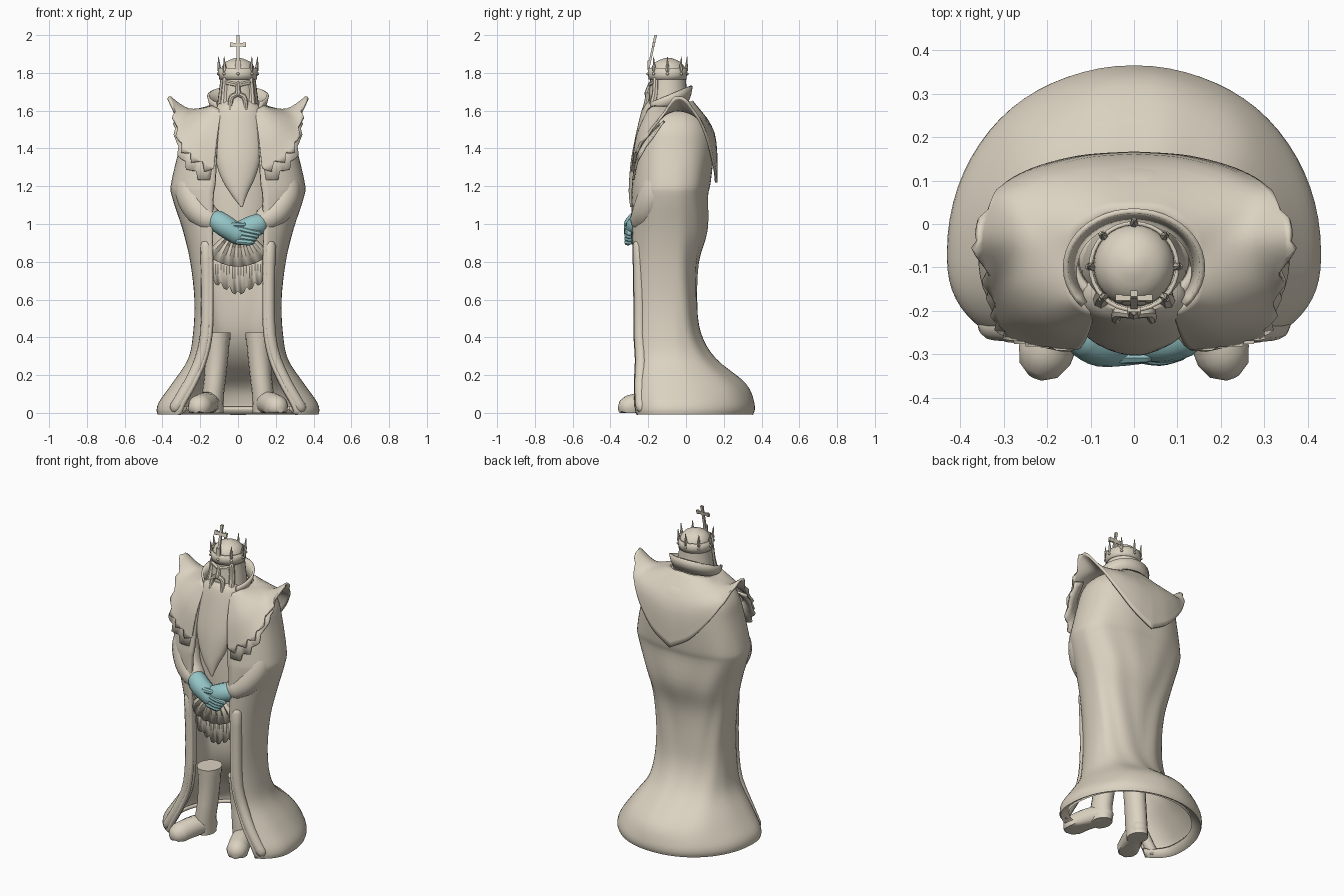
import bpy, bmesh, math
from mathutils import Vector

if "Cube" in bpy.data.objects:
    bpy.data.objects.remove(bpy.data.objects["Cube"])


def material(name, rgb):
    m = bpy.data.materials.new(name)
    m.diffuse_color = (*rgb, 1)
    m.use_nodes = True
    m.node_tree.nodes["Principled BSDF"].inputs["Base Color"].default_value = m.diffuse_color
    return m


STONE = material("warm_stone", (0.71, 0.645, 0.53))
TEAL = material("pale_teal", (0.30, 0.56, 0.57))


def finish(name, verts, faces, mat=STONE, thick=0.0, angle=40):
    me = bpy.data.meshes.new(name)
    me.from_pydata([tuple(v) for v in verts], [], faces)
    bm = bmesh.new()
    bm.from_mesh(me)
    bmesh.ops.recalc_face_normals(bm, faces=bm.faces)
    bm.to_mesh(me)
    bm.free()
    ob = bpy.data.objects.new(name, me)
    bpy.context.scene.collection.objects.link(ob)
    me.materials.append(mat)
    if thick:
        mod = ob.modifiers.new("thickness", 'SOLIDIFY')
        mod.thickness, mod.offset = thick, 0
    bpy.ops.object.select_all(action='DESELECT')
    ob.select_set(True)
    bpy.context.view_layer.objects.active = ob
    bpy.ops.object.shade_smooth_by_angle(angle=math.radians(angle))
    return ob


def loft(name, rings, closed=True, cap=True, **kw):
    n = len(rings[0])
    faces = []
    for r in range(len(rings) - 1):
        for i in range(n if closed else n - 1):
            j = (i + 1) % n
            faces.append((r * n + i, r * n + j, (r + 1) * n + j, (r + 1) * n + i))
    if closed and cap:
        faces += [tuple(range(n)), tuple((len(rings) - 1) * n + i for i in range(n))]
    return finish(name, [p for r in rings for p in r], faces, **kw)


def spline(pts, n):
    """Catmull-Rom through tuples of any length."""
    out = []
    for k in range(len(pts) - 1):
        a, b, c, d = (pts[min(max(k + o, 0), len(pts) - 1)] for o in (-1, 0, 1, 2))
        for s in range(n):
            t = s / n
            out.append(tuple(0.5 * (2 * q + (r - p) * t + (2 * p - 5 * q + 4 * r - s4) * t * t
                             + (3 * q - p - 3 * r + s4) * t ** 3)
                             for p, q, r, s4 in zip(a, b, c, d)))
    return out + [tuple(pts[-1])]


def tube(name, path, sides=12, steps=4, **kw):
    """Round-ended tube through (x, y, z, radius) points, flat where it meets the floor."""
    pts = spline(path, steps)
    rings = []
    for k, p in enumerate(pts):
        c = Vector(p[:3])
        d = (Vector(pts[min(k + 1, len(pts) - 1)][:3]) - Vector(pts[max(k - 1, 0)][:3])).normalized()
        u = d.cross(Vector((0.1, 1, 0.2))).normalized()
        v = d.cross(u)
        spans = [(0, 1)]
        if k == 0:
            spans = [(-0.9, 0.3), (-0.6, 0.75), (0, 1)]
        elif k == len(pts) - 1:
            spans = [(0, 1), (0.6, 0.75), (0.9, 0.3)]
        for off, s in spans:
            ring = [c + d * off * p[3] + (u * math.cos(a) + v * math.sin(a)) * p[3] * s
                    for a in (2 * math.pi * i / sides for i in range(sides))]
            rings.append([(q.x, q.y, max(q.z, 0)) for q in ring])
    return loft(name, rings, **kw)


def ellipses(levels, n=28):
    """Rings from (z, half width, front y, back y, x offset)."""
    return [[(x + w * math.cos(a), (f + b) / 2 + (b - f) / 2 * math.sin(a), z)
             for a in (2 * math.pi * i / n for i in range(n))] for z, w, f, b, x in levels]


def box(name, c, s, tilt=0.0):
    """Box of size s at c, leaning back by tilt."""
    v = []
    for k in range(8):
        x, y, z = [(0.5 if k >> i & 1 else -0.5) * s[i] for i in range(3)]
        v.append((c[0] + x, c[1] + y + z * tilt, c[2] + z))
    return finish(name, v, [(0, 1, 3, 2), (4, 5, 7, 6), (0, 1, 5, 4), (2, 3, 7, 6), (0, 2, 6, 4), (1, 3, 7, 5)])


def both(half):
    """Half section from front to back, completed on the other side."""
    return half + [(-x, y, z) for x, y, z in half[-2::-1]]


# Robe: z, half width, back y, front y, opening half width
robe = spline([(0, .42, .35, -.305, .30), (.05, .41, .35, -.305, .28), (.15, .34, .305, -.305, .225),
               (.28, .255, .15, -.30, .17), (.42, .227, .07, -.30, .14), (.6, .22, .05, -.30, .135),
               (.8, .242, .055, -.295, .135), (.97, .282, .10, -.29, .135), (1.15, .34, .105, -.285, .13),
               (1.22, .342, .12, -.28, .12), (1.4, .30, .14, -.26, .11), (1.5, .275, .13, -.23, .10),
               (1.57, .22, .09, -.205, .09), (1.61, .13, .03, -.17, .08)], 4)
rings = []
for z, w, yb, yf, xi in robe:
    ym, half = -.07, []
    back = .96 - .12 * min(1, z / .6)
    a0 = -math.acos(min(1, (xi / w) ** (1 / .8)))
    for i in range(29):
        a = a0 + (math.pi / 2 - a0) * i / 28
        e = back if a > 0 else .8
        x = w * max(0, math.cos(a)) ** e
        y = ym + (yb - ym if a > 0 else ym - yf) * math.copysign(abs(math.sin(a)) ** e, math.sin(a))
        fold = 1 + .03 * max(0, math.sin(a)) * math.sin(9 * a + z * 7) * math.sin(math.pi * min(z, 1.4) / 1.4)
        half.append((x * fold, ym + (y - ym) * fold, z))
    rings.append(both(half))
hem_fold = [(x * .9, -.07 + (y + .07) * .9, .025) for x, y, z in rings[0]]
loft("robe", [hem_fold] + rings, closed=False, thick=.022)
for s, side in ((1, "left"), (-1, "right")):
    # Rolled trim down the front opening, sleeves
    edge = [r[1 if s > 0 else -2] for r in rings[:27:2]]
    trim = [(x + s * .012, y + .016, max(z, .03), .033) for x, y, z in edge]
    tube(side + "_robe_trim", trim[1:], sides=10, steps=1)
    tube(side + "_sleeve", [(s * .2, -.12, 1.34, .07), (s * .25, -.155, 1.19, .085),
                            (s * .21, -.2, 1.08, .08), (s * .145, -.23, 1.02, .068)], sides=16)

# Shoulder mantle: neck, shoulder and hem guides from front to back
neck = [(.09, -.2, 1.6), (.11, -.19, 1.61), (.13, -.17, 1.62), (.14, -.13, 1.62), (.14, -.08, 1.62),
        (.13, -.03, 1.63), (.1, .0, 1.64), (.06, .025, 1.645), (0, .03, 1.65)]
mid = [(.11, -.26, 1.45), (.19, -.245, 1.49), (.245, -.2, 1.53), (.265, -.13, 1.575), (.26, -.04, 1.605),
       (.26, .04, 1.58), (.21, .1, 1.54), (.11, .135, 1.5), (0, .145, 1.48)]
hem = [(.13, -.285, 1.27), (.23, -.275, 1.33), (.305, -.245, 1.41), (.335, -.15, 1.54), (.367, -.04, 1.675),
       (.325, .06, 1.57), (.25, .115, 1.44), (.13, .15, 1.30), (0, .16, 1.22)]
neck, mid, hem = (spline(g, 6) for g in (neck, mid, hem))
cols = []
for i, (a, b, c) in enumerate(zip(neck, mid, hem)):
    col = spline([a, b, c], 5)
    saw = (.26 if i < 22 else .12 if i < 32 else 0) * ((i % 4) / 3 - .6)
    cols.append(col[:-1] + [tuple(q + (q - p) * saw for p, q in zip(b, c))])
loft("shoulder_mantle", [both([c[k] for c in cols]) for k in range(11)], closed=False, thick=.014)

# Feather layer under the mantle edge
for s, side in ((1, "left"), (-1, "right")):
    under = []
    for k in range(3):
        row = []
        for i in range(2, 20):
            b, c = mid[i], hem[i]
            t = (.4, .8, 1.12 + .2 * ((i + 2) % 4) / 3)[k]
            x, y, z = (p + (q - p) * t for p, q in zip(b, c))
            row.append((s * (x - .012), y + .008, z - .03))
        under.append(row)
    loft(side + "_under_feathers", under, closed=False, thick=.012)

# Standing collar, open at the front and higher at the back
arc = [math.radians(-42 + 264 * i / 32) for i in range(33)]
loft("collar", [[(r * math.cos(a), -.1 + (r - .028) * math.sin(a), z + t * math.sin(a)) for a in arc]
                for r, z, t in ((.135, 1.61, .035), (.15, 1.645, .042), (.158, 1.68, .052))],
     closed=False, thick=.012)

# Tunic, pleated fan and fringed apron
loft("tunic", ellipses([(.70, .165, -.205, .01, 0), (.95, .18, -.22, .03, 0), (1.2, .2, -.22, .06, 0),
                        (1.45, .19, -.19, .06, 0), (1.58, .1, -.17, .0, 0)]))
fan = [math.radians(-48 + 96 * i / 14) for i in range(15)]
loft("pleated_fan", [[(r * math.sin(a), y - .014 * (i % 2), 1.0 - r * math.cos(a) * .98)
                      for i, a in enumerate(fan)] for r, y in ((.04, -.235), (.13, -.245), (.23, -.255))],
     closed=False, thick=.008, angle=15)
xs = [-.135 + .27 * i / 18 for i in range(19)]
loft("fringed_apron", [[(x, -.22 - .006 * (i % 2), zt + k * (.07 * abs(x) / .135 + .025 * (i % 3 == 0)))
                        for i, x in enumerate(xs)] for zt, k in ((.86, 0), (.74, .4), (.62, 1))],
     closed=False, thick=.01, angle=20)

# Boots
for s, side in ((1, "left"), (-1, "right")):
    loft(side + "_boot_shaft", ellipses([(.0, .057, -.2, -.06, s * .135), (.1, .058, -.21, -.065, s * .132),
                                        (.2, .058, -.2, -.06, s * .12), (.33, .062, -.2, -.06, s * .11),
                                        (.42, .068, -.208, -.055, s * .11)], 16))
    tube(side + "_boot_foot", [(s * .13, -.11, .045, .055), (s * .165, -.2, .05, .062),
                               (s * .205, -.30, .03, .064)], sides=18)
    loft(side + "_boot_cuff", ellipses([(.385, .069, -.208, -.053, s * .11),
                                        (.425, .071, -.211, -.05, s * .11)], 16))

# Clasped hands
tube("right_hand", [(-.115, -.25, 1.02, .056), (-.07, -.27, .99, .06), (.005, -.27, .94, .055)], mat=TEAL)
tube("left_hand", [(.115, -.25, 1.0, .056), (.07, -.262, .985, .058), (0, -.262, .955, .054)], mat=TEAL)
for k in range(4):
    tube("finger", [(.0, -.3, .975 - .022 * k, .018), (.06, -.31, .96 - .019 * k, .017),
                    (.11 - .012 * k, -.3, .95 - .016 * k, .014)], sides=8, mat=TEAL)
tube("thumb", [(-.03, -.305, .995, .018), (.03, -.305, .995, .015)], sides=8, mat=TEAL)

# Head and beard
loft("head", ellipses(spline([(1.55, .12, -.215, .015, 0), (1.65, .108, -.2, .008, 0), (1.76, .094, -.19, 0, 0),
                              (1.82, .09, -.187, -.003, 0), (1.86, .062, -.157, -.033, 0),
                              (1.88, .012, -.107, -.083, 0)], 3)))
loft("beard", ellipses(spline([(1.65, .08, -.208, -.1, 0), (1.61, .12, -.232, -.1, 0), (1.5, .127, -.26, -.14, 0),
                               (1.36, .122, -.288, -.18, 0), (1.25, .092, -.3, -.21, 0), (1.16, .045, -.303, -.25, .005),
                               (1.09, .005, -.295, -.285, .02)], 4)))
for s in (-1, 1):
    tube("side_lock", [(s * .066, -.16, 1.765, .016), (s * .072, -.163, 1.69, .018), (s * .076, -.18, 1.615, .02)], sides=8)
    tube("moustache", [(s * .008, -.205, 1.685, .013), (s * .035, -.203, 1.668, .014), (s * .042, -.22, 1.61, .01)], sides=8)
    tube("eyebrow", [(s * .012, -.19, 1.738, .012), (s * .058, -.172, 1.748, .012)], sides=6)
tube("nose", [(0, -.188, 1.745, .011), (0, -.205, 1.69, .016)], sides=8)

# Crown with points, studs and a front cross
ring = [2 * math.pi * i / 32 for i in range(32)]
loft("crown_band", [[(r * math.cos(a), -.098 + r * math.sin(a), z) for a in ring]
                    for r, z in ((.096, 1.765), (.098, 1.79), (.1, 1.825))], cap=False, thick=.009)
for k in range(8):
    a = math.radians(-90 + 45 * k)
    c, s = math.cos(a), math.sin(a)
    if k:
        tube("crown_point", [(.099 * c, -.098 + .099 * s, 1.815, .011), (.101 * c, -.098 + .101 * s, 1.845, .007),
                             (.104 * c, -.098 + .104 * s, 1.885, .0015)], sides=6, steps=1)
    tube("crown_stud", [(.099 * c, -.098 + .099 * s, 1.795, .008), (.105 * c, -.098 + .105 * s, 1.795, .008)], sides=8, steps=1)
box("cross_base", (0, -.197, 1.84), (.03, .012, .05))
box("cross_upright", (0, -.178, 1.92), (.015, .012, .16), .22)
box("cross_bar", (0, -.172, 1.948), (.072, .012, .018), .22)
for x, z in ((-.035, 1.948), (.035, 1.948), (0, 1.988)):
    box("cross_tip", (x, -.178 + .22 * (z - 1.92), z), (.016, .014, .024), .22)
